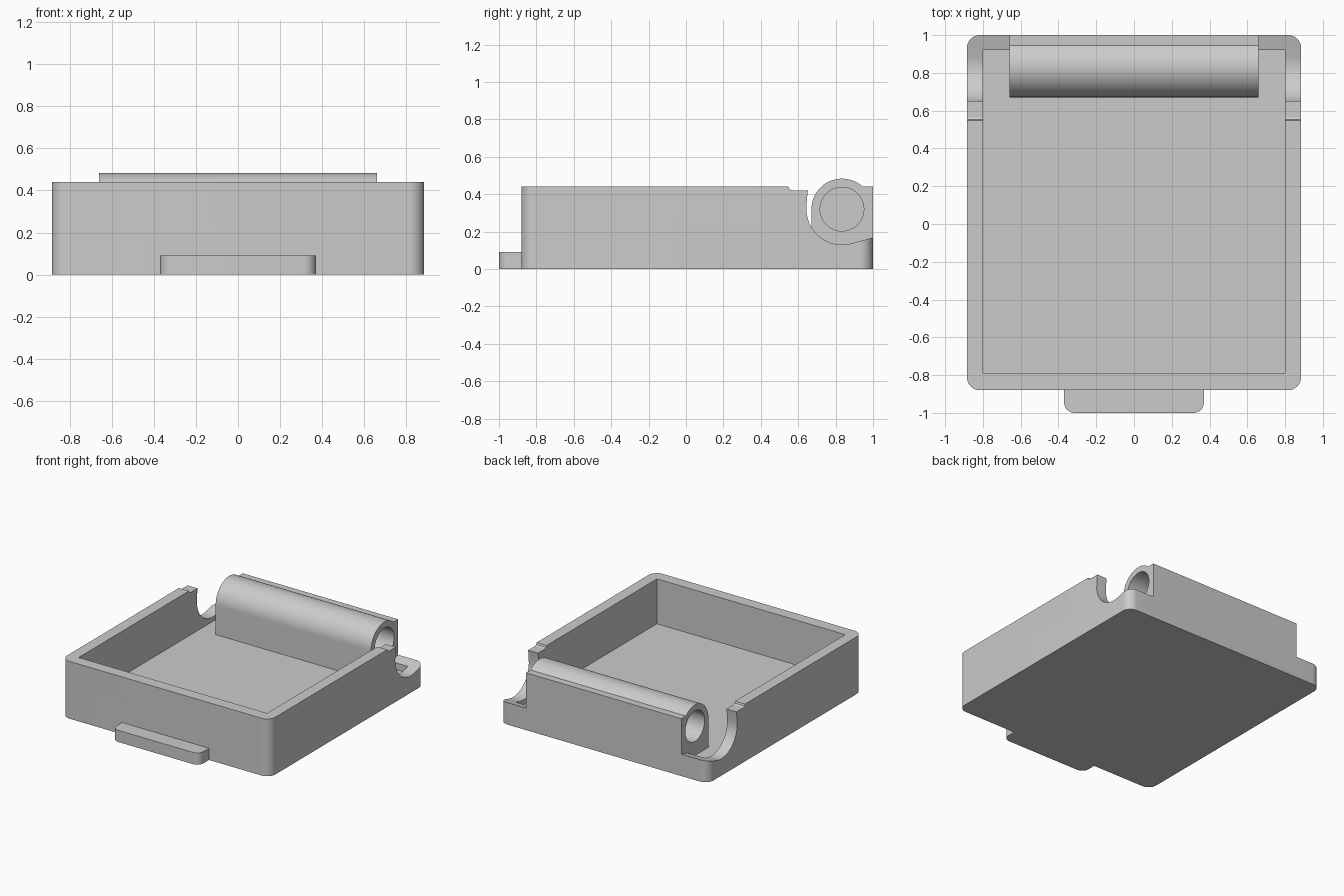
import bpy, bmesh
from math import sin, cos, radians
from mathutils import Vector

if "Cube" in bpy.data.objects:
    bpy.data.objects.remove(bpy.data.objects["Cube"], do_unlink=True)

grey = bpy.data.materials.new("plain grey")
grey.use_nodes = True
colour = (0.6, 0.6, 0.6, 1)
grey.diffuse_color = colour
grey.node_tree.nodes["Principled BSDF"].inputs["Base Color"].default_value = colour

AXIS_Y, AXIS_Z, RADIUS = 0.834, 0.32, 0.163   # hinge barrel
HALF_BARREL, TOP, FLOOR = 0.66, 0.44, 0.095


def arc(cx, cy, r, start, end, steps=24):
    angles = [radians(start + (end - start) * i / steps) for i in range(steps + 1)]
    return [(cx + r * cos(a), cy + r * sin(a)) for a in angles]


def prism(name, points, low, high, axis):
    """Extrude a closed profile along z (points x, y) or x (points y, z)."""
    place = (lambda a, b: (a, b, low)) if axis == "z" else (lambda a, b: (low, a, b))
    bm = bmesh.new()
    face = bm.faces.new([bm.verts.new(place(a, b)) for a, b in points])
    top = bmesh.ops.extrude_face_region(bm, geom=[face])["geom"]
    move = Vector((0, 0, high - low)) if axis == "z" else Vector((high - low, 0, 0))
    bmesh.ops.translate(bm, vec=move, verts=[v for v in top if isinstance(v, bmesh.types.BMVert)])
    bmesh.ops.recalc_face_normals(bm, faces=bm.faces)
    mesh = bpy.data.meshes.new(name)
    bm.to_mesh(mesh)
    bm.free()
    mesh.materials.append(grey)
    obj = bpy.data.objects.new(name, mesh)
    bpy.context.collection.objects.link(obj)
    return obj


def rounded(x, y0, y1, r, round_back=True):
    pts = arc(-x + r, y0 + r, r, 180, 270, 10) + arc(x - r, y0 + r, r, 270, 360, 10)
    if round_back:
        return pts + arc(x - r, y1 - r, r, 0, 90, 10) + arc(-x + r, y1 - r, r, 90, 180, 10)
    return pts + [(x, y1), (-x, y1)]


def combine(target, other, operation):
    mod = target.modifiers.new("join", "BOOLEAN")
    mod.object, mod.operation, mod.solver = other, operation, "EXACT"
    bpy.context.view_layer.objects.active = target
    bpy.ops.object.modifier_apply(modifier=mod.name)
    bpy.data.objects.remove(other, do_unlink=True)


# Open tray
tray = prism("hinged_tray", rounded(0.885, -0.88, 1.0, 0.07), 0, TOP, "z")
cavity = [(-0.8, -0.79), (0.8, -0.79), (0.8, 0.92), (-0.8, 0.92)]
combine(tray, prism("cavity_cutter", cavity, FLOOR, 0.6, "z"), "DIFFERENCE")

# Curved notches with a shallow step in both side walls
notch = [(0.548, 0.6), (0.548, TOP), (0.553, 0.427), (0.565, 0.42), (0.652, 0.42), (0.646, 0.37)]
notch += arc(AXIS_Y, AXIS_Z, 0.19, 180, 285, 32) + [(1.1, 0.195), (1.1, 0.6)]
for low, high in ((-1, -HALF_BARREL), (HALF_BARREL, 1)):
    combine(tray, prism("notch_cutter", notch, low, high, "x"), "DIFFERENCE")

# Hinge barrel standing on the floor and merged into the back wall
barrel = [(AXIS_Y - RADIUS, 0.05)] + arc(AXIS_Y, AXIS_Z, RADIUS, 180, 47.4, 40)
barrel += [(1.0, TOP), (1.0, 0.05)]
combine(tray, prism("hinge_barrel", barrel, -HALF_BARREL, HALF_BARREL, "x"), "UNION")

# Blind pin holes in the barrel ends
hole = arc(AXIS_Y, AXIS_Z, 0.117, 0, 360, 48)[:-1]
for low, high in ((-0.8, -0.16), (0.16, 0.8)):
    combine(tray, prism("pin_hole_cutter", hole, low, high, "x"), "DIFFERENCE")

# Finger tab at the foot of the front wall
tab = rounded(0.37, -1.0, -0.85, 0.055, False)
combine(tray, prism("front_tab", tab, 0, 0.09, "z"), "UNION")

bpy.ops.object.select_all(action="DESELECT")
tray.select_set(True)
bpy.context.view_layer.objects.active = tray
bpy.ops.object.shade_smooth_by_angle(angle=radians(25))
